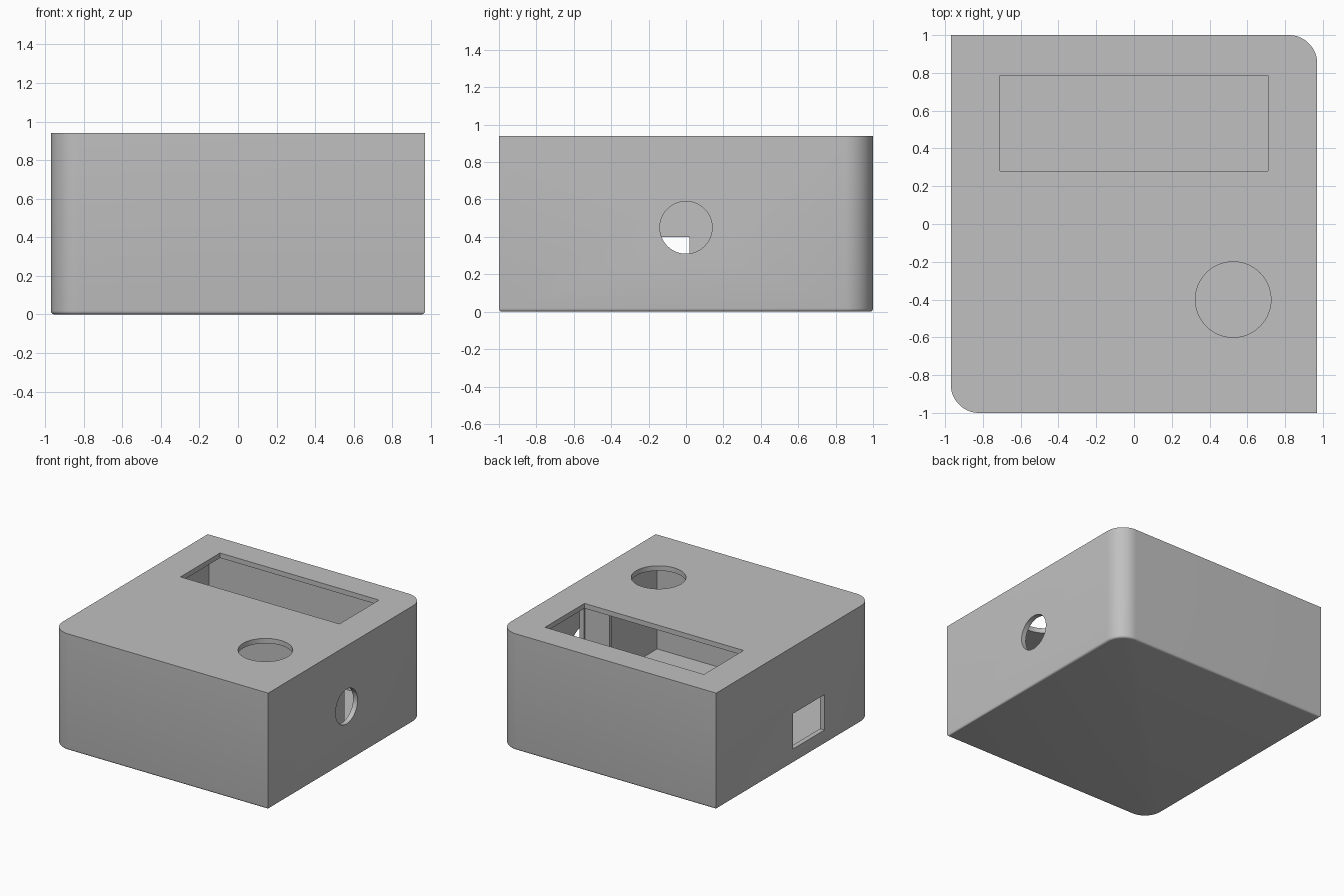
import bpy, bmesh, math
from mathutils import Vector, Matrix

default = bpy.data.objects.get("Cube")
if default:
    bpy.data.objects.remove(default)

W, D, H = 0.97, 1.0, 0.94      # half width, half depth, height
WALL, RADIUS, EDGE = 0.04, 0.15, 0.018

grey = bpy.data.materials.new("plain grey")
grey.use_nodes = True
colour = (0.53, 0.53, 0.53, 1)
grey.diffuse_color = colour
grey.node_tree.nodes["Principled BSDF"].inputs["Base Color"].default_value = colour


def finish(bm, name):
    bmesh.ops.recalc_face_normals(bm, faces=bm.faces)
    mesh = bpy.data.meshes.new(name)
    bm.to_mesh(mesh)
    bm.free()
    mesh.materials.append(grey)
    ob = bpy.data.objects.new(name, mesh)
    bpy.context.collection.objects.link(ob)
    return ob


def rounded_block(name, hx, hy, z0, z1, r, bevel=0):
    """Block with two opposite vertical corners rounded."""
    steps = 16
    half = [(hx, -hy)]
    for i in range(steps + 1):
        a = math.pi / 2 * i / steps
        half.append((hx - r + r * math.cos(a), hy - r + r * math.sin(a)))
    outline = half + [(-x, -y) for x, y in half]
    bm = bmesh.new()
    base = bm.faces.new([bm.verts.new((x, y, z0)) for x, y in outline])
    rim = list(base.edges)
    top = bmesh.ops.extrude_face_region(bm, geom=[base], use_keep_orig=True)
    moved = [g for g in top["geom"] if isinstance(g, bmesh.types.BMVert)]
    bmesh.ops.translate(bm, verts=moved, vec=(0, 0, z1 - z0))
    bmesh.ops.recalc_face_normals(bm, faces=bm.faces)
    if bevel:
        bmesh.ops.bevel(bm, geom=rim, offset=bevel, segments=4,
                        profile=0.5, affect='EDGES')
    return finish(bm, name)


def box(name, lo, hi):
    lo, hi = Vector(lo), Vector(hi)
    bm = bmesh.new()
    bmesh.ops.create_cube(bm, size=1, matrix=Matrix.Translation((lo + hi) / 2)
                          @ Matrix.Diagonal((*(hi - lo), 1)))
    return finish(bm, name)


def cylinder(name, centre, r, axis):
    turn = Matrix.Rotation(math.pi / 2, 4, 'Y') if axis == 'X' else Matrix()
    bm = bmesh.new()
    bmesh.ops.create_cone(bm, cap_ends=True, segments=64, radius1=r, radius2=r,
                          depth=0.2, matrix=Matrix.Translation(centre) @ turn)
    return finish(bm, name)


# Case body with rounded lower edge
case = rounded_block("case", W, D, 0, H, RADIUS, EDGE)

# Hollow inside and the openings in the walls
cutters = [
    rounded_block("cavity", W - WALL, D - WALL, WALL, H - WALL, RADIUS - WALL),
    box("display_window", (-0.71, 0.28, 0.85), (0.71, 0.785, 1.0)),
    box("side_port", (-1.1, -0.38, 0.115), (-0.9, 0.02, 0.4)),
    cylinder("top_hole", (0.525, -0.4, 0.95), 0.2, 'Z'),
    cylinder("side_hole", (0.96, 0, 0.45), 0.14, 'X'),
]
bpy.context.view_layer.objects.active = case
for cutter in cutters:
    cutter.hide_render = True
    mod = case.modifiers.new(cutter.name, 'BOOLEAN')
    mod.operation, mod.solver, mod.object = 'DIFFERENCE', 'EXACT', cutter
    bpy.ops.object.modifier_apply(modifier=mod.name)
    bpy.data.objects.remove(cutter)

# Inner bracket beside the side hole
box("bracket_end", (0.72, 0.15, WALL), (0.76, 0.27, H - WALL))
box("bracket_plate", (0.5, 0.23, WALL), (0.72, 0.26, H - WALL))

bpy.ops.object.select_all(action='DESELECT')
case.select_set(True)
bpy.context.view_layer.objects.active = case
bpy.ops.object.shade_smooth_by_angle(angle=math.radians(35))
